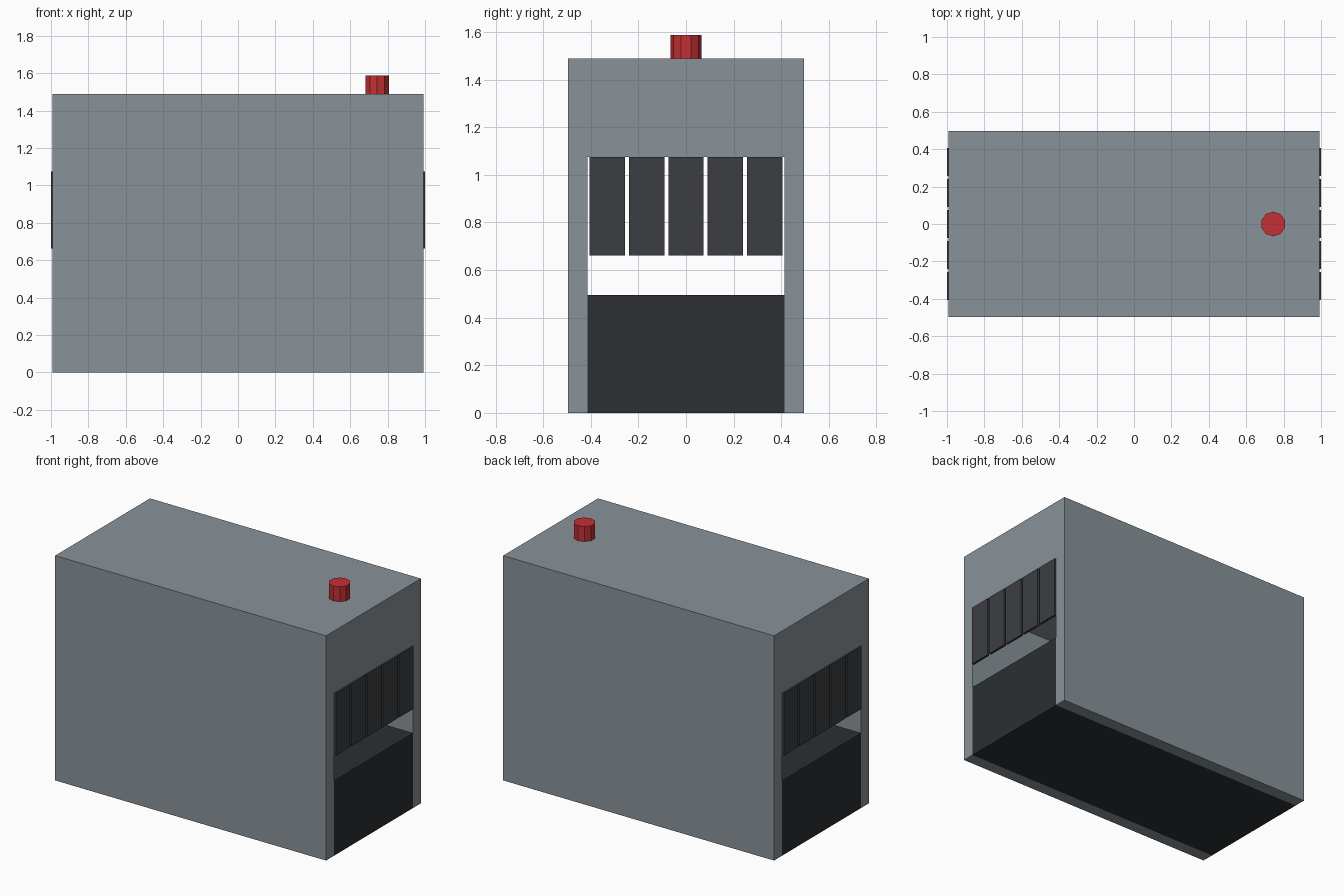
import bpy, bmesh

if "Cube" in bpy.data.objects:
    bpy.data.objects.remove(bpy.data.objects["Cube"])

L, W, H = 1.984, 0.992, 1.488        # housing size
TW, TH = 0.826, 1.076                # tunnel opening
BELT_H = 0.496


def material(name, rgb):
    m = bpy.data.materials.new(name)
    m.diffuse_color = (*rgb, 1)
    m.use_nodes = True
    m.node_tree.nodes["Principled BSDF"].inputs["Base Color"].default_value = m.diffuse_color
    return m


grey = material("housing_grey", (0.25, 0.29, 0.32))
black = material("belt_black", (0.025, 0.028, 0.032))
rubber = material("curtain_rubber", (0.045, 0.048, 0.055))
red = material("lamp_red", (0.55, 0.03, 0.035))


def box(name, size, loc, mat):
    bpy.ops.mesh.primitive_cube_add(size=1, location=loc)
    o = bpy.context.object
    o.name = name
    o.scale = size
    bpy.ops.object.transform_apply(location=False, rotation=False, scale=True)
    o.data.materials.append(mat)
    return o


# Housing: inverted U profile extruded along the tunnel
w, t = W / 2, TW / 2
profile = [(-w, 0), (-t, 0), (-t, TH), (t, TH), (t, 0), (w, 0), (w, H), (-w, H)]
bm = bmesh.new()
face = bm.faces.new([bm.verts.new((-L / 2, y, z)) for y, z in profile])
ext = bmesh.ops.extrude_face_region(bm, geom=[face])
bmesh.ops.translate(bm, vec=(L, 0, 0),
                    verts=[v for v in ext["geom"] if isinstance(v, bmesh.types.BMVert)])
bmesh.ops.recalc_face_normals(bm, faces=bm.faces)
mesh = bpy.data.meshes.new("housing")
bm.to_mesh(mesh)
bm.free()
housing = bpy.data.objects.new("housing", mesh)
bpy.context.collection.objects.link(housing)
mesh.materials.append(grey)

# Conveyor bed filling the lower tunnel
box("conveyor_bed", (L, TW, BELT_H), (0, 0, BELT_H / 2), black)

# Hanging curtain strips at both ends
for side, end in ((-1, "left"), (1, "right")):
    for i in range(5):
        box(f"curtain_strip_{end}_{i + 1}", (0.016, 0.149, 0.413),
            (side * L / 2, (i - 2) * 0.1655, 0.868), rubber)

# Warning lamp on the roof
bpy.ops.mesh.primitive_cylinder_add(vertices=10, radius=0.066, depth=0.099,
                                    location=(0.744, 0, H + 0.0495))
lamp = bpy.context.object
lamp.name = "warning_lamp"
lamp.data.materials.append(red)
